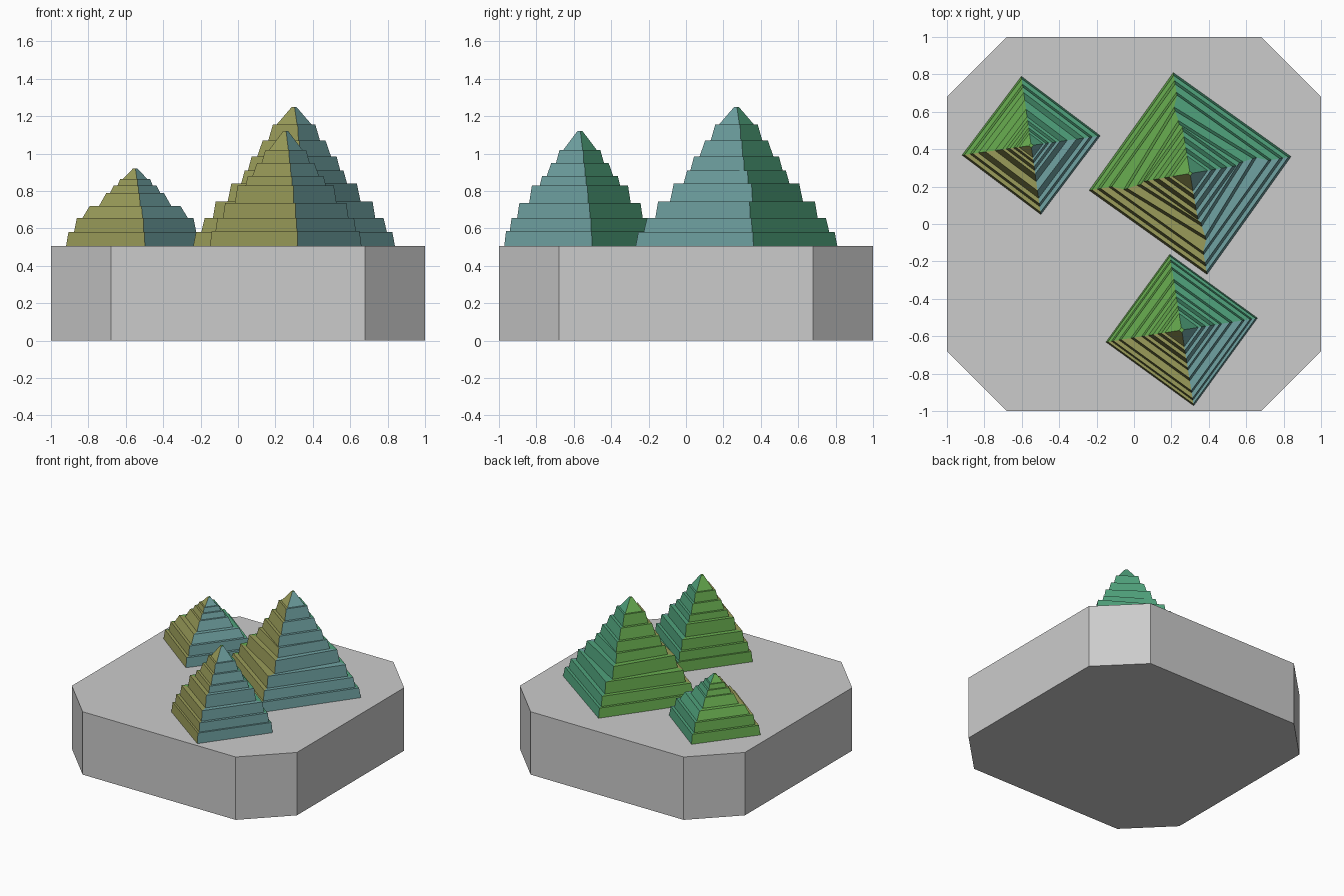
import bpy, bmesh, math

if "Cube" in bpy.data.objects:
    bpy.data.objects.remove(bpy.data.objects["Cube"])


def new_object(name, bm):
    bmesh.ops.recalc_face_normals(bm, faces=bm.faces)
    mesh = bpy.data.meshes.new(name)
    bm.to_mesh(mesh)
    bm.free()
    obj = bpy.data.objects.new(name, mesh)
    bpy.context.collection.objects.link(obj)
    return obj


def material(name, color):
    mat = bpy.data.materials.new(name)
    mat.diffuse_color = (*color, 1)
    mat.use_nodes = True
    mat.node_tree.nodes["Principled BSDF"].inputs["Base Color"].default_value = mat.diffuse_color
    return mat


# one tint for each side of the stepped hills, in counter-clockwise order
SIDES = [material("right_back_green", (0.08, 0.36, 0.20)),
         material("left_back_green", (0.14, 0.42, 0.08)),
         material("left_front_olive", (0.32, 0.33, 0.10)),
         material("right_front_teal", (0.16, 0.36, 0.36))]


def loft(bm, rings):
    """Join rings of points into a closed skin with capped ends."""
    loops = [[bm.verts.new(p) for p in ring] for ring in rings]
    n = len(loops[0])
    for low, high in zip(loops, loops[1:]):
        for i in range(n):
            j = (i + 1) % n
            f = bm.faces.new((low[i], low[j], high[j], high[i]))
            f.material_index = i % 4
    bm.faces.new(loops[0][::-1])
    bm.faces.new(loops[-1]).material_index = 1


def square(center, r, z, angle):
    a = [math.radians(angle + 90 * k) for k in range(4)]
    return [(center[0] + r * math.cos(t), center[1] + r * math.sin(t), z) for t in a]


def stepped_pyramid(name, center, angle, tiers):
    """Each tier: top height, bottom radius, top radius, extra turn."""
    bm = bmesh.new()
    z, rings = 0.505, []
    for top, r0, r1, turn in tiers:
        rings += [square(center, r0, z, angle + turn), square(center, r1, top, angle + turn)]
        z = top
    loft(bm, rings)
    obj = new_object(name, bm)
    for m in SIDES:
        obj.data.materials.append(m)


# octagonal base slab
c = 0.68
outline = [(1, -c), (1, c), (c, 1), (-c, 1), (-1, c), (-1, -c), (-c, -1), (c, -1)]
bm = bmesh.new()
loft(bm, [[(x, y, z) for x, y in outline] for z in (0, 0.505)])
for f in bm.faces:
    f.material_index = 0
new_object("base_slab", bm)

# three stepped pyramids
stepped_pyramid("large_pyramid", (0.30, 0.27), 9.5, [
    (0.58, 0.547, 0.532, 0), (0.655, 0.503, 0.485, 0), (0.745, 0.44, 0.425, 0),
    (0.84, 0.365, 0.345, 4), (0.91, 0.29, 0.27, 3), (0.985, 0.25, 0.23, 0),
    (1.07, 0.20, 0.17, 0), (1.155, 0.14, 0.115, 0), (1.25, 0.095, 0.012, 0)])

stepped_pyramid("front_pyramid", (0.255, -0.567), 9, [
    (0.585, 0.41, 0.40, 0), (0.655, 0.38, 0.37, 0), (0.735, 0.34, 0.328, 0),
    (0.83, 0.275, 0.26, 0), (0.88, 0.217, 0.205, 0), (0.95, 0.18, 0.155, 0),
    (1.02, 0.13, 0.11, 0), (1.12, 0.09, 0.014, 0)])

stepped_pyramid("left_pyramid", (-0.55, 0.42), 8, [
    (0.58, 0.373, 0.36, 0), (0.655, 0.33, 0.315, 0), (0.72, 0.285, 0.245, 0),
    (0.79, 0.195, 0.155, 0), (0.83, 0.135, 0.115, 0), (0.865, 0.095, 0.08, 0),
    (0.92, 0.065, 0.012, 0)])
